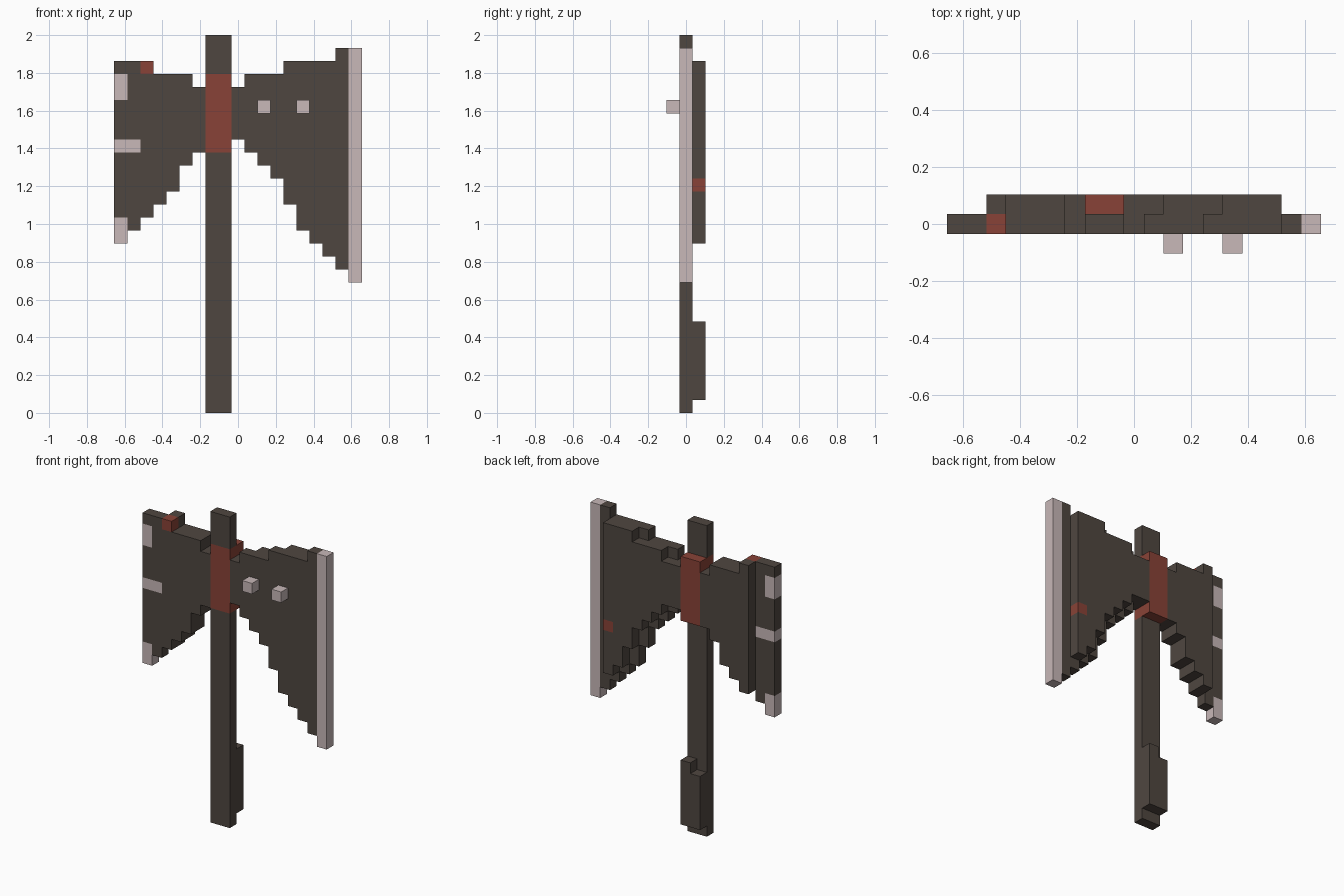
import bpy
import bmesh
from mathutils import Vector

cube = bpy.data.objects.get("Cube")
if cube:
    bpy.data.objects.remove(cube, do_unlink=True)

UNIT = 2 / 29                      # edge of one block
ORIGIN = Vector((-9.5, -1.5, 0))   # grid corner, in blocks
FRONT, MID, BACK = range(3)        # block layers along y
DARK, RED, PALE = range(3)


def material(name, colour):
    mat = bpy.data.materials.new(name)
    mat.use_nodes = True
    mat.diffuse_color = (*colour, 1)
    bsdf = mat.node_tree.nodes["Principled BSDF"]
    bsdf.inputs["Base Color"].default_value = (*colour, 1)
    bsdf.inputs["Roughness"].default_value = 0.9
    return mat


MATERIALS = [material("dark wood", (0.078, 0.062, 0.051)),
             material("rust red", (0.25, 0.055, 0.038)),
             material("pale bone", (0.58, 0.48, 0.48))]

cells = {}                         # (column, layer, level) -> (part, colour)


def column(part, x, layer, low, high, colour=DARK):
    for z in range(low, high):
        cells[x, layer, z] = (part, colour)


def blade(part, start, layer, lows, highs):
    for i, (low, high) in enumerate(zip(lows, highs)):
        column(part, start + i, layer, low, high)


# Shaft with a red binding around the head
for x in (7, 8):
    column("shaft", x, MID, 0, 29)
    for layer in (MID, BACK):
        column("binding", x, layer, 20, 26, RED)

# Grip block behind the foot of the shaft
column("grip", 7, BACK, 1, 6)
column("grip", 8, BACK, 1, 7)

# Small blade with pale and red inlays
lows, highs = [13, 14, 15, 16, 17, 19, 20], [27, 27, 27, 26, 26, 26, 25]
blade("small_blade", 0, MID, lows, highs)
blade("small_blade", 2, BACK, lows[2:], highs[2:])
for low, high in ((13, 15), (20, 21), (24, 26)):
    column("small_blade", 0, MID, low, high, PALE)
column("small_blade", 1, MID, 20, 21, PALE)
column("small_blade", 2, MID, 26, 27, RED)

# Large blade, its back layer stepped one block outwards
lows = [21, 20, 19, 18, 16, 14, 13, 12, 11]
highs = [25, 26, 26, 26, 27, 27, 27, 27, 28]
blade("large_blade", 9, MID, lows, highs)
column("large_blade", 9, BACK, 21, 25)
blade("large_blade", 10, BACK, lows[:7], highs[:7])
column("large_blade", 16, BACK, 17, 18, RED)

# Pale cutting edge and front studs
column("cutting_edge", 18, MID, 10, 28, PALE)
column("inner_stud", 11, FRONT, 23, 24, PALE)
column("outer_stud", 14, FRONT, 23, 24, PALE)


def build(part):
    """Skin the exposed sides of a part's blocks and merge flat areas."""
    bm = bmesh.new()
    verts = {}
    for cell, (owner, colour) in cells.items():
        if owner != part:
            continue
        for axis in range(3):
            for side in (0, 1):
                beside = list(cell)
                beside[axis] += 2 * side - 1
                if tuple(beside) in cells:
                    continue
                ring = []
                for u, v in ((0, 0), (1, 0), (1, 1), (0, 1)):
                    corner = list(cell)
                    corner[axis] += side
                    corner[(axis + 1) % 3] += u
                    corner[(axis + 2) % 3] += v
                    key = tuple(corner)
                    if key not in verts:
                        verts[key] = bm.verts.new((Vector(key) + ORIGIN) * UNIT)
                    ring.append(verts[key])
                face = bm.faces.new(ring if side else ring[::-1])
                face.material_index = colour
    bmesh.ops.dissolve_limit(bm, angle_limit=0.01, verts=bm.verts[:],
                             edges=bm.edges[:], delimit={'MATERIAL'})
    mesh = bpy.data.meshes.new(part)
    bm.to_mesh(mesh)
    bm.free()
    for mat in MATERIALS:
        mesh.materials.append(mat)
    bpy.context.collection.objects.link(bpy.data.objects.new(part, mesh))


for part in sorted({owner for owner, _ in cells.values()}):
    build(part)
